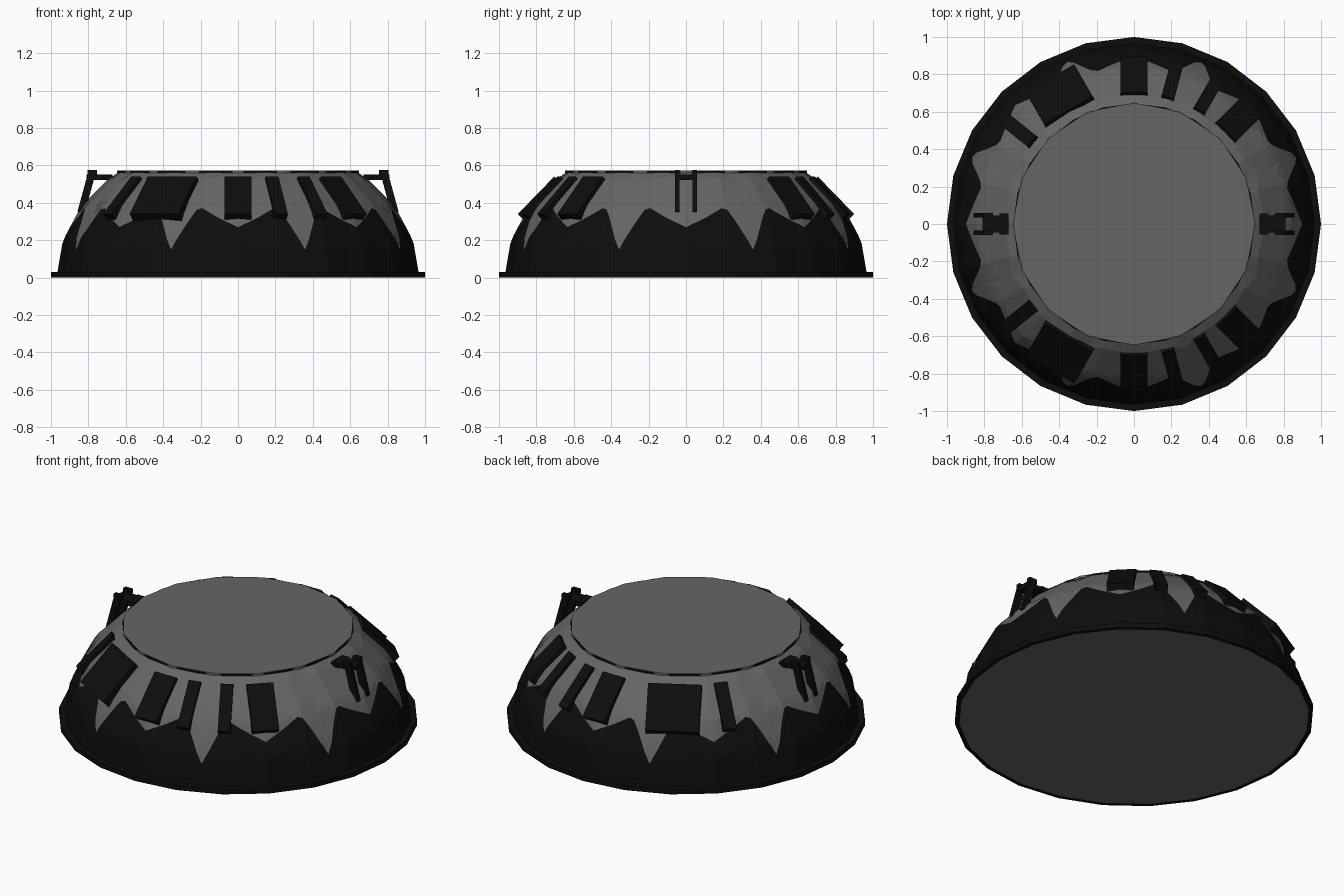
import bpy, bmesh, math
from mathutils import Matrix, Vector

if "Cube" in bpy.data.objects:
    bpy.data.objects.remove(bpy.data.objects["Cube"])

def material(name, v):
    m = bpy.data.materials.new(name)
    m.diffuse_color = (v, v, v, 1)
    m.use_nodes = True
    m.node_tree.nodes["Principled BSDF"].inputs["Base Color"].default_value = m.diffuse_color
    return m

GREY = material("mid grey", 0.13)
BLACK = material("near black", 0.004)

def finish(name, bm, *mats):
    bmesh.ops.recalc_face_normals(bm, faces=bm.faces)
    me = bpy.data.meshes.new(name)
    bm.to_mesh(me)
    bm.free()
    for m in mats:
        me.materials.append(m)
    ob = bpy.data.objects.new(name, me)
    bpy.context.collection.objects.link(ob)
    return ob

def lerp_table(table, x):
    for (x0, y0), (x1, y1) in zip(table, table[1:]):
        if x <= x1:
            return y0 + (y1 - y0) * (x - x0) / (x1 - x0)
    return table[-1][1]

# Dome: squashed 24-sided sphere, cut flat at the top
TOP = 0.57
PROFILE = [(0, 0.97), (0.197, 0.937), (0.38, 0.84), (0.537, 0.686), (0.658, 0.485)]
# Height of the black zigzag over half of its 45 degree repeat
ZIGZAG = [(0, 0.27), (7.5, 0.325), (13.5, 0.375), (15.5, 0.36), (19, 0.26), (22.5, 0.15)]

def dome_point(deg, z):
    r = lerp_table(PROFILE, z)
    r *= math.cos(math.radians(7.5)) / math.cos(math.radians(deg % 15 - 7.5))
    a = math.radians(deg)
    return (r * math.cos(a), r * math.sin(a), z)

bm = bmesh.new()
COLS, LOW, HIGH = 192, 6, 6
grid = []
for c in range(COLS):
    deg = c * 360 / COLS
    d = deg % 45
    edge = lerp_table(ZIGZAG, min(d, 45 - d))
    zs = [edge * k / LOW for k in range(LOW)]
    zs += [edge + (TOP - edge) * k / HIGH for k in range(HIGH + 1)]
    grid.append([bm.verts.new(dome_point(deg, z)) for z in zs])
for c in range(COLS):
    a, b = grid[c], grid[(c + 1) % COLS]
    for k in range(LOW + HIGH):
        f = bm.faces.new((a[k], b[k], b[k + 1], a[k + 1]))
        f.material_index = 1 if k < LOW else 0
finish("dome", bm, GREY, BLACK)

def disc(name, r, z0, z1, sides, mat):
    bm = bmesh.new()
    bmesh.ops.create_cone(bm, cap_ends=True, segments=sides, radius1=r, radius2=r, depth=z1 - z0,
                          matrix=Matrix.Translation((0, 0, (z0 + z1) / 2)))
    return finish(name, bm, mat)

# Flat top with slivers of black round its edge
disc("top_edge", 0.645, 0.55, 0.571, 24, BLACK)
disc("top_plate", 0.647, 0.56, 0.574, 16, GREY)

# Base rim with a grey underside
bm = bmesh.new()
rings = []
for r, z in [(0.975, 0), (1, 0), (1, 0.03), (0.96, 0.03)]:
    rings.append([bm.verts.new((r * math.cos(i * math.pi / 12), r * math.sin(i * math.pi / 12), z))
                  for i in range(24)])
for lo, hi in zip(rings, rings[1:]):
    for i in range(24):
        j = (i + 1) % 24
        bm.faces.new((lo[i], lo[j], hi[j], hi[i])).material_index = 1
bm.faces.new(rings[0]).material_index = 0
finish("base_rim", bm, GREY, BLACK)

def add_box(bm, centre, size, x_axis=(1, 0, 0), y_axis=(0, 1, 0)):
    x, y = Vector(x_axis).normalized(), Vector(y_axis).normalized()
    rot = Matrix((x, y, x.cross(y))).transposed().to_4x4()
    bmesh.ops.create_cube(bm, size=1, matrix=Matrix.Translation(centre) @ rot @ Matrix.Diagonal((*size, 1)))

# Sloping window panels, mirrored front to back
for deg, width in [(90, 0.145), (75, 0.07), (60, 0.07), (45, 0.15), (120, 0.30), (141, 0.075)]:
    for side, label in ((1, "back"), (-1, "front")):
        a = math.radians(deg * side)
        radial = Vector((math.cos(a), math.sin(a), 0))
        tangent = Vector((-math.sin(a), math.cos(a), 0))
        down = radial * 0.70 + Vector((0, 0, -0.72))
        bm = bmesh.new()
        add_box(bm, radial * 0.78 + Vector((0, 0, 0.42)), (0.28, width, 0.06), down, tangent)
        finish(f"{label}_panel_{deg}", bm, BLACK)

# H-shaped brackets on the left and right
for s, label in ((1, "right"), (-1, "left")):
    bm = bmesh.new()
    for y in (-0.046, 0.046):
        add_box(bm, (s * 0.81, y, 0.455), (0.04, 0.025, 0.22), (s * 0.22, 0, 0.06 ))
        add_box(bm, (s * 0.78, y, 0.56), (0.05, 0.025, 0.03))
        add_box(bm, (s * 0.695, y, 0.537), (0.05, 0.02, 0.025))
    add_box(bm, (s * 0.74, 0, 0.537), (0.14, 0.09, 0.027))
    finish(f"{label}_bracket", bm, BLACK)
